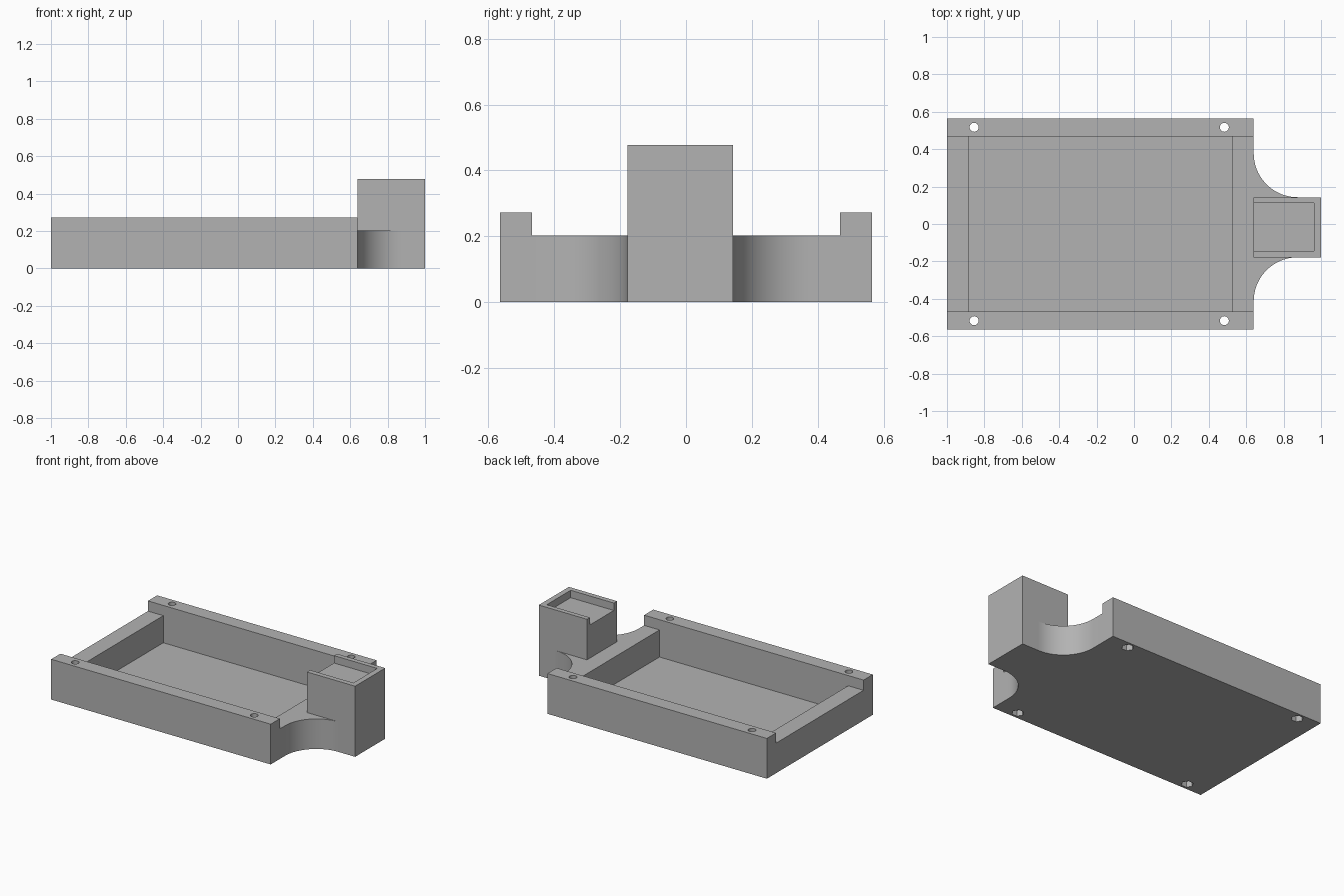
import bpy
import bmesh
from math import cos, sin, pi, radians

default = bpy.data.objects.get("Cube")
if default:
    bpy.data.objects.remove(default, do_unlink=True)

grey = bpy.data.materials.new("plain grey")
grey.use_nodes = True
grey.diffuse_color = (0.45, 0.45, 0.45, 1)
grey.node_tree.nodes["Principled BSDF"].inputs["Base Color"].default_value = grey.diffuse_color


def prism(name, outline, z0, z1):
    """Extrude a flat outline from z0 up to z1."""
    bm = bmesh.new()
    base = bm.faces.new([bm.verts.new((x, y, z0)) for x, y in outline])
    top = bmesh.ops.extrude_face_region(bm, geom=[base])["geom"]
    bmesh.ops.translate(bm, vec=(0, 0, z1 - z0),
                        verts=[g for g in top if isinstance(g, bmesh.types.BMVert)])
    bmesh.ops.recalc_face_normals(bm, faces=bm.faces)
    mesh = bpy.data.meshes.new(name)
    bm.to_mesh(mesh)
    bm.free()
    mesh.materials.append(grey)
    obj = bpy.data.objects.new(name, mesh)
    bpy.context.collection.objects.link(obj)
    return obj


def rect(x0, x1, y0, y1):
    return [(x0, y0), (x1, y0), (x1, y1), (x0, y1)]


def arc(cx, cy, r, a0, a1, n):
    steps = [radians(a0 + (a1 - a0) * i / n) for i in range(n + 1)]
    return [(cx + r * cos(a), cy + r * sin(a)) for a in steps]


def cut(target, cutter):
    """Subtract the cutter, then discard it."""
    cutter.hide_render = True
    mod = target.modifiers.new("cut", 'BOOLEAN')
    mod.operation, mod.solver, mod.object = 'DIFFERENCE', 'EXACT', cutter
    bpy.context.view_layer.objects.active = target
    bpy.ops.object.modifier_apply(modifier=mod.name)
    bpy.data.objects.remove(cutter, do_unlink=True)


END = 0.64            # right end of the tray
RAIL_IN, RAIL_OUT = 0.467, 0.565
WALL_TOP, RAIL_TOP, BLOCK_TOP = 0.203, 0.272, 0.477
FLOOR = 0.02
BLOCK_Y0, BLOCK_Y1 = -0.178, 0.143
R = 0.235             # radius of the neck fillets

# Tray with curved neck that hugs the block
outline = [(-1, -RAIL_IN), (END, -RAIL_IN)]
outline += arc(END + R, BLOCK_Y0 - R, R, 180, 90, 24)
outline += [(END, BLOCK_Y0), (END, BLOCK_Y1)]
outline += arc(END + R, BLOCK_Y1 + R, R, 270, 180, 24)
outline += [(END, RAIL_IN), (-1, RAIL_IN)]
tray = prism("tray", outline, 0, WALL_TOP)
cut(tray, prism("pocket_cutter", rect(-0.885, 0.525, -RAIL_IN - 0.01, RAIL_IN + 0.01),
                FLOOR, 0.4))

# Side rails with screw holes and hexagonal nut pockets below
rails = []
for name, side in (("right_rail", -1), ("left_rail", 1)):
    y0, y1 = sorted((side * RAIL_IN, side * RAIL_OUT))
    rail = prism(name, rect(-1, END, y0, y1), 0, RAIL_TOP)
    for x in (-0.855, 0.483):
        y = side * 0.517
        cut(rail, prism("hole_cutter", arc(x, y, 0.024, 0, 345, 23), -0.1, 0.4))
        cut(rail, prism("nut_cutter", arc(x, y, 0.038, 0, 300, 5), -0.1, 0.04))
    rails.append(rail)

# Raised block with a shallow recess open towards the tray
block = prism("end_block", rect(END, 1, BLOCK_Y0, BLOCK_Y1), 0, BLOCK_TOP)
cut(block, prism("recess_cutter", rect(END - 0.1, 0.963, BLOCK_Y0 + 0.034, BLOCK_Y1 - 0.032),
                 BLOCK_TOP - 0.05, 0.6))

# Smooth the curved walls, keep the corners sharp
for obj in [tray, block] + rails:
    bpy.ops.object.select_all(action='DESELECT')
    obj.select_set(True)
    bpy.context.view_layer.objects.active = obj
    bpy.ops.object.shade_smooth_by_angle(angle=radians(30))
